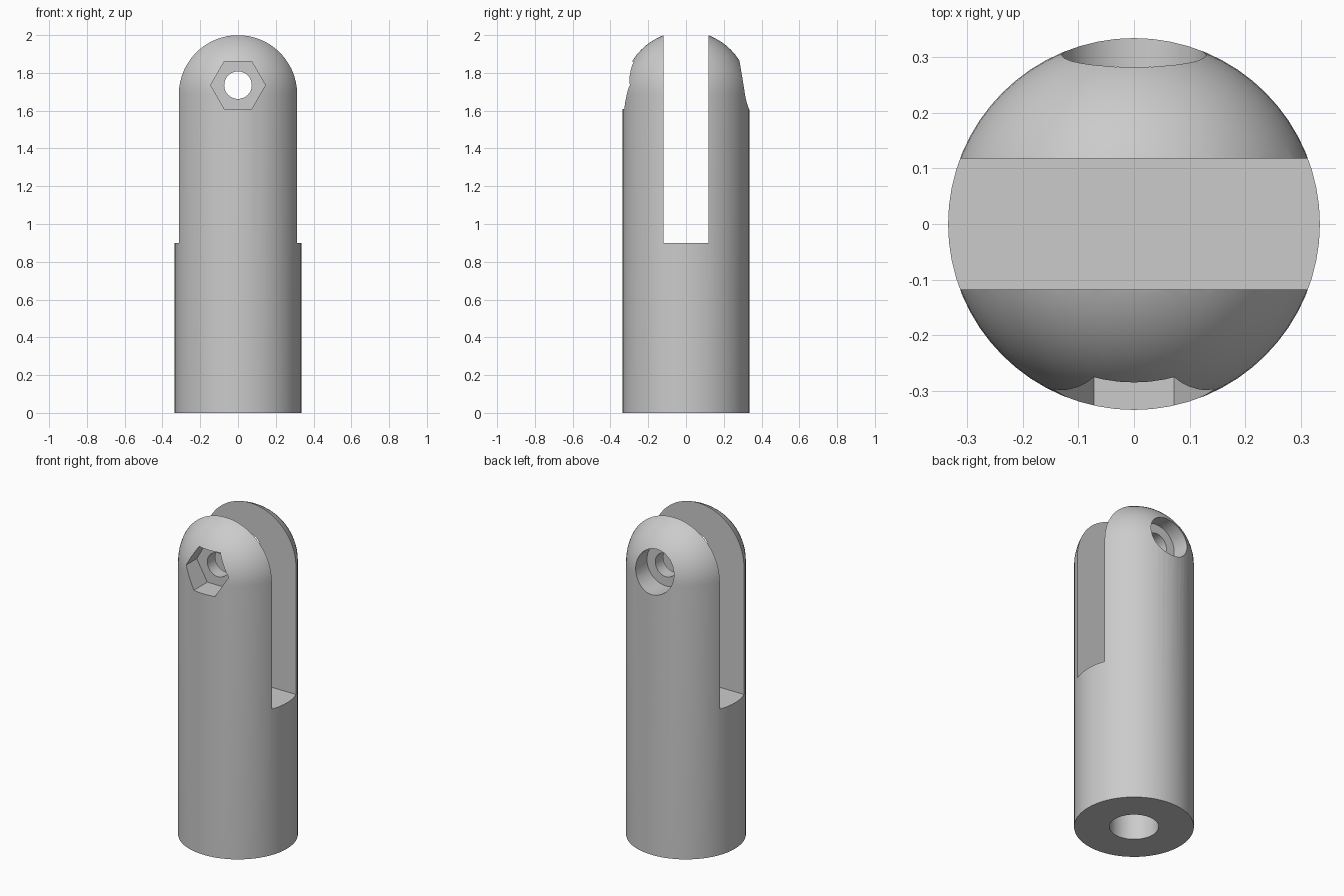
import bpy, bmesh, math
from mathutils import Matrix, Vector

if "Cube" in bpy.data.objects:
    bpy.data.objects.remove(bpy.data.objects["Cube"], do_unlink=True)

RADIUS, DOME_Z, SEGMENTS = 0.335, 1.686, 64
SLOT_HALF, SLOT_FLOOR = 0.118, 0.9
PIN_Z, POCKET_Y = 1.735, 0.195

grey = bpy.data.materials.new("plain_grey")
grey.use_nodes = True
colour = (0.6, 0.6, 0.6, 1)
grey.diffuse_color = colour
grey.node_tree.nodes["Principled BSDF"].inputs["Base Color"].default_value = colour


def make_object(name, bm):
    mesh = bpy.data.meshes.new(name)
    bmesh.ops.recalc_face_normals(bm, faces=bm.faces)
    bm.to_mesh(mesh)
    bm.free()
    obj = bpy.data.objects.new(name, mesh)
    mesh.materials.append(grey)
    bpy.context.collection.objects.link(obj)
    return obj


def prism(name, sides, radius, start, end):
    """Straight prism between two points, with a corner on the x axis."""
    start, end = Vector(start), Vector(end)
    axis = end - start
    turn = Matrix.Rotation(math.pi / 2, 4, "X") if abs(axis.y) > abs(axis.z) else Matrix()
    bm = bmesh.new()
    bmesh.ops.create_cone(bm, cap_ends=True, segments=sides, radius1=radius,
                          radius2=radius, depth=axis.length)
    # Put a corner exactly on the x axis
    corner = max(bm.verts, key=lambda v: v.co.x).co
    spin = Matrix.Rotation(-math.atan2(corner.y, corner.x), 4, "Z")
    bm.transform(Matrix.Translation((start + end) / 2) @ turn @ spin)
    return make_object(name, bm)


# Domed round post, turned from a profile
bm = bmesh.new()
steps = 16
profile = [(0, 0), (RADIUS, 0)]
for i in range(steps + 1):
    a = math.pi / 2 * i / steps
    profile.append((RADIUS * math.cos(a), DOME_Z + RADIUS * math.sin(a)))
verts = [bm.verts.new((r, 0, z)) for r, z in profile]
edges = [bm.edges.new(pair) for pair in zip(verts, verts[1:])]
bmesh.ops.spin(bm, geom=verts + edges, cent=(0, 0, 0), axis=(0, 0, 1),
               angle=math.tau, steps=SEGMENTS, use_duplicate=False)
bmesh.ops.remove_doubles(bm, verts=bm.verts, dist=0.0005)
bmesh.ops.dissolve_limit(bm, angle_limit=0.001, verts=bm.verts,
                         edges=[e for e in bm.edges if all(v.co.z < 0.001 for v in e.verts)])
post = make_object("clevis_post", bm)

# Slot between the two fork arms
bm = bmesh.new()
bmesh.ops.create_cube(bm, size=1)
bm.transform(Matrix.Translation((0, 0, SLOT_FLOOR + 1)) @ Matrix.Diagonal((2, SLOT_HALF * 2, 2, 1)))
cutters = [make_object("slot_cutter", bm)]

# Pin hole, nut pocket in front, bolt head pocket behind, bore underneath
cutters += [
    prism("pin_hole_cutter", 32, 0.073, (0, -1, PIN_Z), (0, 1, PIN_Z)),
    prism("nut_pocket_cutter", 6, 0.145, (0, -1, PIN_Z), (0, -POCKET_Y, PIN_Z)),
    prism("bolt_pocket_cutter", 48, 0.13, (0, POCKET_Y, PIN_Z), (0, 1, PIN_Z)),
    prism("base_bore_cutter", 48, 0.138, (0, 0, -0.5), (0, 0, 0.5)),
]

bpy.context.view_layer.objects.active = post
for cutter in cutters:
    mod = post.modifiers.new(cutter.name, "BOOLEAN")
    mod.operation, mod.solver, mod.object = "DIFFERENCE", "EXACT", cutter
    bpy.ops.object.modifier_apply(modifier=mod.name)
    bpy.data.objects.remove(cutter, do_unlink=True)

# Smooth curves with crisp edges
bpy.ops.object.select_all(action="DESELECT")
post.select_set(True)
bpy.ops.object.shade_smooth_by_angle(angle=math.radians(25))
